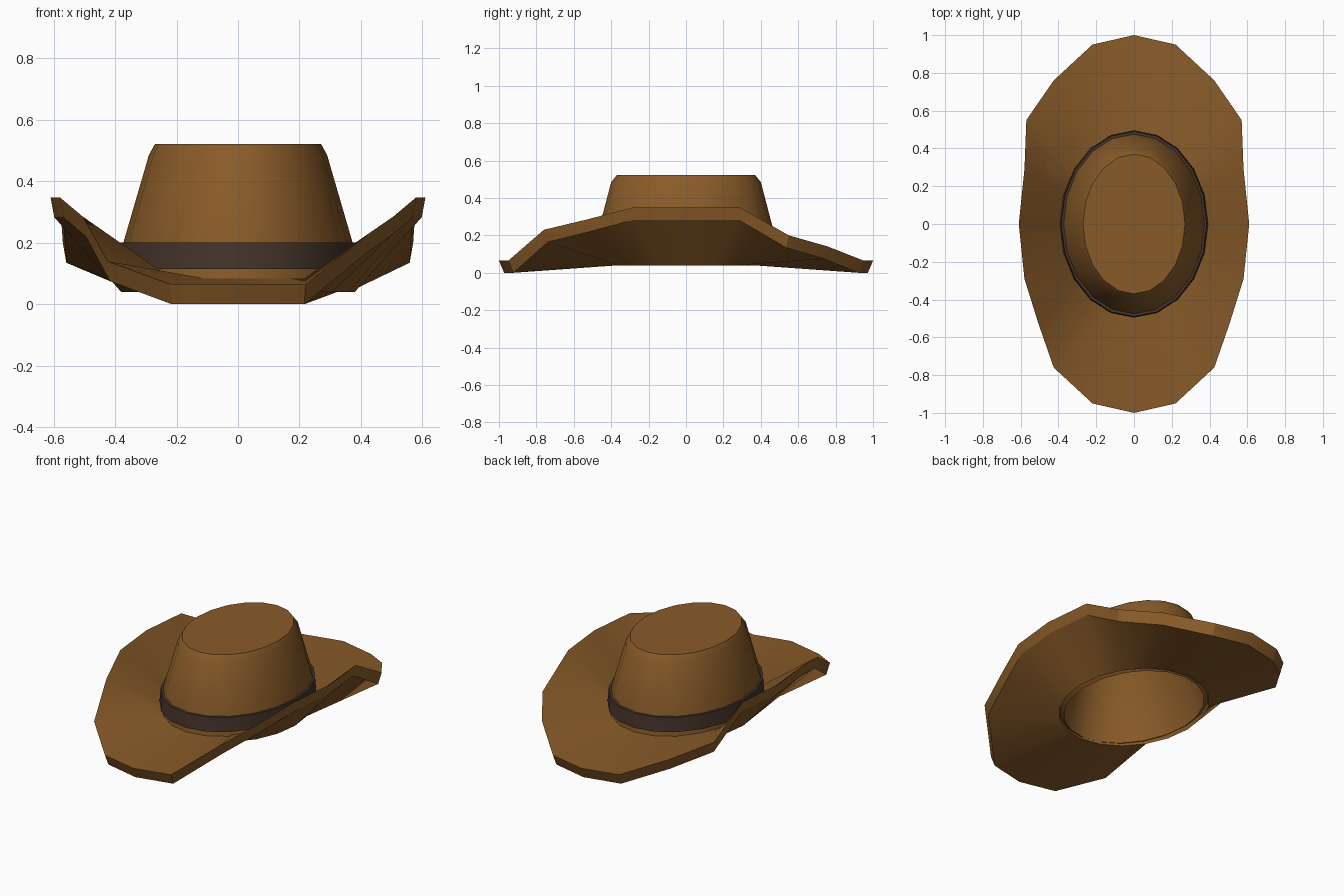
import bpy
from math import sin, cos, pi

if "Cube" in bpy.data.objects:
    bpy.data.objects.remove(bpy.data.objects["Cube"])

N = 20


def material(name, color):
    m = bpy.data.materials.new(name)
    m.diffuse_color = (*color, 1)
    m.use_nodes = True
    m.node_tree.nodes["Principled BSDF"].inputs["Base Color"].default_value = m.diffuse_color
    return m


BROWN = material("brown_felt", (0.25, 0.105, 0.022))
DARK = material("dark_band", (0.06, 0.035, 0.024))


def ellipse(rx, ry, z):
    return [(rx * sin(2 * pi * i / N), ry * cos(2 * pi * i / N), z) for i in range(N)]


def loft(name, rings, mat, closed=False, cap_end=False, cap_start=False):
    """Skin a list of N-point rings; closed joins the last ring to the first."""
    verts = [p for r in rings for p in r]
    k = len(rings)
    faces = []
    for a in range(k if closed else k - 1):
        b = (a + 1) % k
        for i in range(N):
            j = (i + 1) % N
            faces.append((a * N + j, a * N + i, b * N + i, b * N + j))
    if cap_start:
        faces.append(tuple(range(N)))
    if cap_end:
        faces.append(tuple(reversed(range((k - 1) * N, k * N))))
    mesh = bpy.data.meshes.new(name)
    mesh.from_pydata(verts, [], faces)
    mesh.materials.append(mat)
    ob = bpy.data.objects.new(name, mesh)
    bpy.context.collection.objects.link(ob)
    bpy.ops.object.select_all(action='DESELECT')
    ob.select_set(True)
    bpy.context.view_layer.objects.active = ob
    bpy.ops.object.shade_smooth_by_angle(angle=pi / 6)
    return ob


# Brim edge from back to front along one side: x, y, top height
edge = [(0, 1, .065), (.22, .95, .065), (.425, .76, .14), (.57, .55, .20),
        (.58, .29, .348), (.61, 0, .348), (.58, -.29, .348),
        (.505, -.53, .285), (.425, -.76, .23), (.22, -.95, .065), (0, -1, .065)]
left = [(-x, y, z) for x, y, z in edge[1:-1]]
left[7] = (-.425, -.76, .14)  # left front corner droops lower
outer_top = edge + left[::-1]
outer_low = [(x * .98, y * .972, z - .065) for x, y, z in outer_top]

# Brim: thick curled ring with an oval head opening
loft("brim", [ellipse(.37, .46, .085), ellipse(.38, .45, .04), outer_low, outer_top],
     BROWN, closed=True)

# Crown: hollow tapered shell with bevelled flat top
loft("crown", [ellipse(.345, .43, .45 - .41), ellipse(.385, .485, .075),
               ellipse(.373, .475, .20), ellipse(.29, .40, .485),
               ellipse(.27, .37, .522)], BROWN, cap_end=True)
loft("crown_lining", [ellipse(.24, .34, .47), ellipse(.26, .365, .44),
                      ellipse(.38, .45, .04)], BROWN, cap_start=True)

# Hat band
loft("hat_band", [ellipse(.37, .465, .115), ellipse(.392, .496, .115),
                  ellipse(.385, .49, .20), ellipse(.36, .46, .20)], DARK, closed=True)
